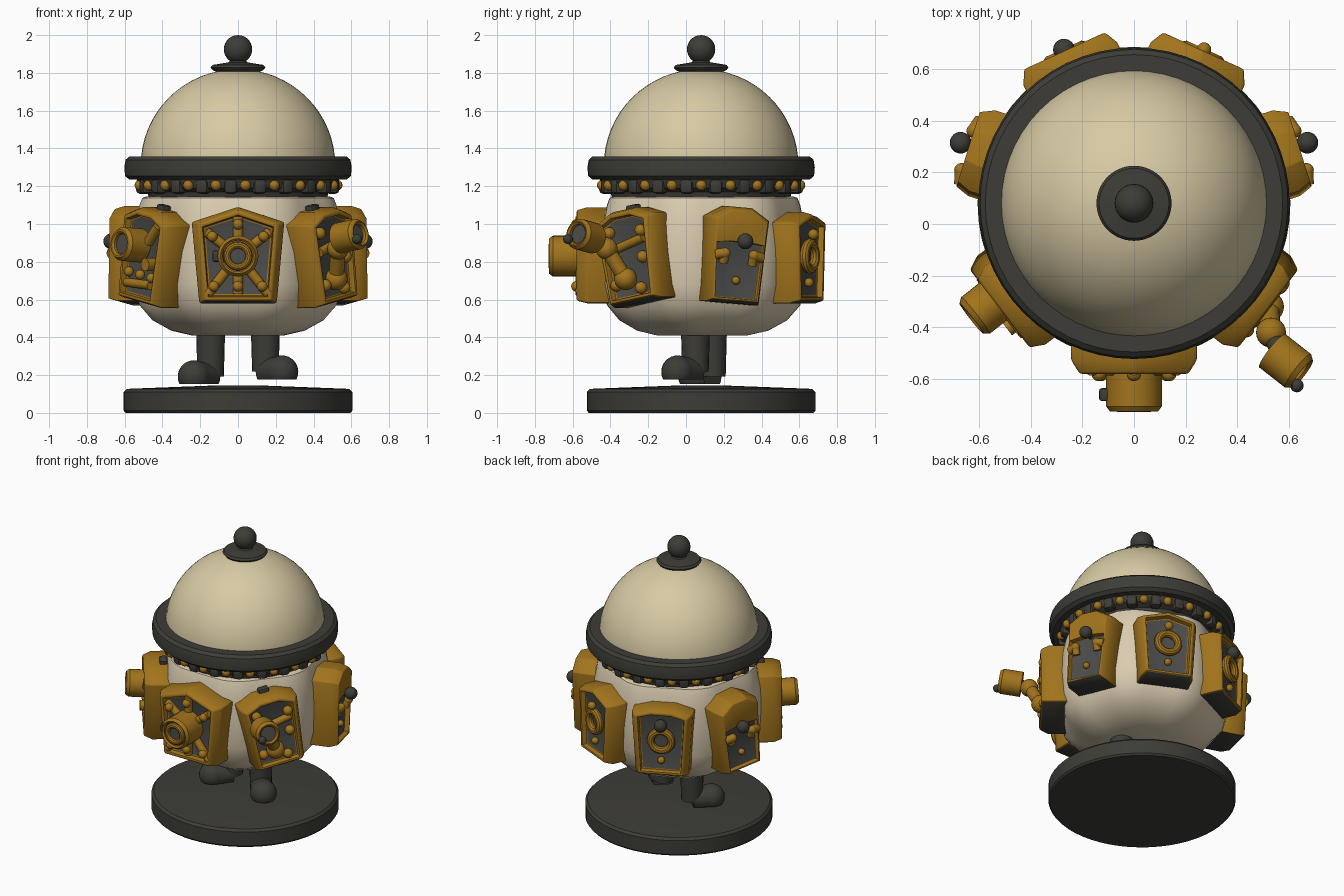
import bpy, bmesh, math
from math import sin, cos, pi, radians
from mathutils import Matrix, Vector

cube = bpy.data.objects.get("Cube")
if cube:
    bpy.data.objects.remove(cube, do_unlink=True)


def material(name, rgb):
    m = bpy.data.materials.new(name)
    m.use_nodes = True
    m.diffuse_color = (*rgb, 1)
    m.node_tree.nodes["Principled BSDF"].inputs["Base Color"].default_value = (*rgb, 1)
    return m


CREAM = material("cream dome", (0.68, 0.59, 0.37))
PALE = material("pale shell", (0.70, 0.60, 0.43))
AMBER = material("amber metal", (0.36, 0.175, 0.012))
DARK = material("dark rubber", (0.047, 0.046, 0.038))
GREY = material("grey recess", (0.073, 0.073, 0.07))

AXIS = Matrix.Translation((0, 0.08, 0))
STEP = 2 * pi / 7
parts = []


def finish(name, bm, mats, matrix=Matrix(), bevel=0):
    if bevel:
        edges = [e for e in bm.edges if e.calc_face_angle(0) > 0.5]
        bmesh.ops.bevel(bm, geom=edges, offset=bevel, segments=2, profile=0.5,
                        affect='EDGES', clamp_overlap=True)
    bmesh.ops.recalc_face_normals(bm, faces=bm.faces)
    mesh = bpy.data.meshes.new(name)
    bm.to_mesh(mesh)
    bm.free()
    for m in mats:
        mesh.materials.append(m)
    obj = bpy.data.objects.new(name, mesh)
    obj.matrix_world = matrix
    bpy.context.collection.objects.link(obj)
    parts.append(obj)


def lathe(name, profile, mat, matrix=AXIS, steps=56, flat=0):
    """Spin (radius, height) points; flat trims seven facets into the round."""
    bm = bmesh.new()
    rings = []
    for r, z in profile:
        ring = []
        for i in range(steps):
            a = 2 * pi * i / steps
            d = (a + pi / 2 + STEP / 2) % STEP - STEP / 2
            k = min(1, flat / cos(d)) if flat else 1
            ring.append(bm.verts.new((r * k * cos(a), r * k * sin(a), z)))
        rings.append(ring)
    for lo, hi in zip(rings, rings[1:]):
        for i in range(steps):
            j = (i + 1) % steps
            bm.faces.new((lo[i], lo[j], hi[j], hi[i]))
    bmesh.ops.remove_doubles(bm, verts=bm.verts, dist=1e-5)
    for end in (rings[0], rings[-1]):
        if all(v.is_valid for v in end):
            bm.faces.new(end)
    finish(name, bm, [mat], matrix)


def along(p, q):
    """Frame at p whose z axis points to q."""
    p, q = Vector(p), Vector(q)
    return Matrix.Translation(p) @ (q - p).to_track_quat('Z', 'Y').to_matrix().to_4x4(), (q - p).length


def rod(name, p, q, r, mat, matrix=Matrix(), r2=None):
    m, n = along(p, q)
    lathe(name, [(r, 0), (r2 or r, n)], mat, matrix @ m, 20)


def tube(name, p, q, r, bore, mat, matrix):
    """Open barrel with a rounded lip and a recessed bore."""
    m, n = along(p, q)
    lathe(name, [(r, 0), (r, n - .02), (r - .015, n), (bore + .01, n),
                 (bore, n - .01), (bore, n - .06)], mat, matrix @ m, 28)


def ball(name, c, r, mat, matrix=Matrix()):
    bm = bmesh.new()
    bmesh.ops.create_uvsphere(bm, u_segments=24, v_segments=14, radius=r)
    finish(name, bm, [mat], matrix @ Matrix.Translation(c))


def ring(name, c, r, t, mat, matrix):
    """Torus facing out of a panel."""
    prof = [(r + t * cos(a * pi / 5), t * sin(a * pi / 5)) for a in range(11)]
    lathe(name, prof, mat, matrix @ Matrix.Translation(c) @ Matrix.Rotation(pi / 2, 4, 'X'), 28)


def block(name, c, size, mat, matrix=Matrix(), bevel=0.01):
    bm = bmesh.new()
    bmesh.ops.create_cube(bm, size=1, matrix=Matrix.Diagonal((*size, 1)))
    finish(name, bm, [mat], matrix @ Matrix.Translation(c), bevel)


def panel(name, matrix, outline, rim=0.03, visor=None):
    """Chamfered housing with a recessed grey face; visor lowers the recess top."""
    bm = bmesh.new()

    def push(face, offset, keep=False):
        geom = bmesh.ops.extrude_face_region(bm, geom=[face])["geom"]
        if not keep:
            bmesh.ops.delete(bm, geom=[face], context='FACES_ONLY')
        new = next(g for g in geom if isinstance(g, bmesh.types.BMFace))
        for v in new.verts:
            v.co.y += offset
        return new

    back = bm.faces.new([bm.verts.new((x, 0.18, z)) for x, z in outline])
    face = push(push(back, -.125, True), -.055)
    for v in face.verts:
        v.co.x *= .86
        v.co.z *= .94
    bmesh.ops.recalc_face_normals(bm, faces=bm.faces)
    for f in bm.faces:
        if f.normal.z < -.9:
            f.material_index = 2
    bmesh.ops.inset_region(bm, faces=[face], thickness=rim)
    if visor is not None:
        top = max(v.co.z for v in face.verts)
        for v in face.verts:
            if v.co.z > visor:
                v.co.z = visor + 0.2 * (v.co.z - top)
    push(face, .035).material_index = 1
    finish(name, bm, [AMBER, GREY, DARK], matrix, 0.016)


def mount(angle, roll=0, radius=0.66):
    """Panel frame: x sideways, -y outward, z up."""
    return (AXIS @ Matrix.Rotation(radians(angle + 90), 4, 'Z')
            @ Matrix.Translation((0, -radius, 0.83)) @ Matrix.Rotation(radians(roll), 4, 'Y'))


def shape(w, b, peak, shoulder):
    return [(-b, -.25), (b, -.25), (w, shoulder), (w * .4, peak), (-w * .4, peak), (-w, shoulder)]


def pointed(w, b, peak):
    return [(-b, -.25), (b, -.25), (w, .18), (0, peak), (-w, .18)]


# Stand, shell, collar, dome and finial
lathe("base", [(.595, 0), (.605, .012), (.605, .11), (.59, .126), (.57, .128), (.1, .146), (0, .146)], DARK)
lathe("body", [(0, .41), (.245, .41), (.355, .435), (.455, .49), (.525, .57), (.552, .68), (.555, .85),
               (.545, 1.0), (.525, 1.1), (.51, 1.138), (.49, 1.145), (0, 1.145)], PALE, flat=.95)
lathe("collar", [(.47, 1.13), (.48, 1.17), (.52, 1.19), (.54, 1.25)], DARK)
lathe("rim", [(.5, 1.235), (.575, 1.235), (.598, 1.255), (.602, 1.3), (.595, 1.34), (.575, 1.358), (.49, 1.358)], DARK)
lathe("dome", [(.515 * cos(a * pi / 32), 1.31 + .51 * sin(a * pi / 32)) for a in range(17)], CREAM)
lathe("finial_disc", [(.08, 1.79), (.135, 1.815), (.145, 1.828), (.135, 1.842), (.05, 1.856), (.03, 1.88)], DARK)
ball("finial_ball", (0, .08, 1.925), .075, DARK)
for i in range(21):
    m = AXIS @ Matrix.Rotation(2 * pi * i / 21, 4, 'Z')
    ball("collar_stud", (.525, 0, 1.205), .028, AMBER, m)
    block("collar_fin", (.505, 0, 1.2), (.07, .07, .08), DARK, m @ Matrix.Rotation(pi / 21, 4, 'Z'), .02)

# Legs and feet, one foot lifted
for side, y, floor in ((1, .05, .178), (-1, .14, .152)):
    heel = Vector((side * .145, y, floor + .04))
    toe = heel + Vector((side * .088, -.095, 0))
    rod("leg", heel, (side * .145, y, .45), .07, DARK, r2=.077)
    bm = bmesh.new()
    bmesh.ops.create_uvsphere(bm, u_segments=24, v_segments=16, radius=.086, matrix=Matrix.Translation(toe))
    m, n = along(heel, toe)
    bmesh.ops.create_cone(bm, cap_ends=True, segments=24, radius1=.07, radius2=.085, depth=n,
                          matrix=m @ Matrix.Translation((0, 0, n / 2)))
    bmesh.ops.bisect_plane(bm, geom=bm.verts[:] + bm.edges[:] + bm.faces[:], plane_co=(0, 0, floor),
                           plane_no=(0, 0, -1), clear_outer=True)
    bmesh.ops.holes_fill(bm, edges=[e for e in bm.edges if e.is_boundary])
    finish("foot", bm, [DARK])

# Front panel: spoked hub with a barrel
m = mount(-90)
panel("front_panel", m, pointed(.245, .205, .26))
for x, z in ((-.16, -.2), (.16, -.2), (.17, .13), (0, .21), (-.17, .13), (0, -.2)):
    rod("front_spoke", (0, .02, 0), (x, .02, z), .026, AMBER, m)
    ball("spoke_stud", (x * .8, .0, z * .8), .028, AMBER, m)
tube("front_barrel", (0, .03, 0), (0, -.145, 0), .108, .082, AMBER, m)
ring("front_lens_ring", (0, -.13, 0), .058, .018, AMBER, m)
rod("front_lens", (0, 0, 0), (0, -.125, 0), .079, GREY, m)
block("front_catch", (-.09, -.08, 0), (.09, .05, .06), DARK, m)

# Angled panel with a barrel
m = mount(-142.5, 10)
panel("barrel_panel", m, shape(.195, .168, .25, .2), .026)
tube("side_barrel", (-.04, .03, .05), (-.04, -.11, .06), .09, .055, AMBER, m)
rod("side_lens", (-.04, .02, .05), (-.04, -.085, .06), .058, GREY, m)
rod("side_nozzle", (.09, .03, -.03), (.09, -.025, -.03), .035, AMBER, m)
rod("side_pipe", (-.11, .02, -.16), (.1, .02, -.14), .024, AMBER, m)
rod("side_strut", (.04, .02, .08), (.11, .02, .18), .026, AMBER, m)
for x in (-.1, 0, .1):
    ball("side_rivet", (x, .02, -.1), .026, AMBER, m)
block("barrel_clip", (.0, .13, .25), (.07, .05, .05), DARK, m)

# Angled panel with a jointed arm
m = mount(-37.5, -10)
panel("arm_panel", m, shape(.195, .168, .25, .2), .026)
for x, z in ((-.1, .14), (.11, .12), (.1, -.02), (-.1, -.14), (.06, -.18)):
    ball("arm_rivet", (x, .02, z), .032, AMBER, m)
rod("arm_rail", (-.12, .02, .04), (.12, .02, .08), .024, AMBER, m)
shoulder, elbow, wrist, grip = (.52, -.32, .71), (.53, -.42, .87), (.57, -.51, .93), (.65, -.58, .95)
rod("upper_arm", shoulder, elbow, .04, AMBER)
rod("forearm", elbow, wrist, .036, DARK)
for joint, r in ((shoulder, .06), (elbow, .058), (wrist, .05)):
    ball("arm_joint", joint, r, AMBER)
tube("arm_cup", (.535, -.49, .925), grip, .082, .052, AMBER, Matrix())
rod("cup_core", wrist, (.63, -.56, .945), .055, GREY)
ball("cup_knob", (.63, -.625, .92), .026, DARK)
block("arm_clip", (.0, .13, .25), (.07, .05, .05), DARK, m)

# Side panels: visor, dark knob and brackets
for angle, s in ((17.5, 1), (162.5, -1)):
    m = mount(angle, 5 * s, .675)
    panel("visor_panel", m, shape(.165, .145, .26, .2), .015, .075)
    rod("visor_stem", (s * .015, .03, .08), (s * .015, -.02, .08), .02, DARK, m)
    ball("visor_knob", (s * .015, -.035, .08), .042, DARK, m)
    for x in (-1, 1):
        rod("bracket_arm", (x * .13, .015, .0), (x * .08, .0, .01), .027, AMBER, m)
        rod("bracket_drop", (x * .08, .0, .01), (x * .08, .02, -.04), .024, AMBER, m)
        ball("bracket_corner", (x * .08, .0, .01), .028, AMBER, m)
    ball("visor_rivet", (0, .025, -.13), .022, AMBER, m)

# Back panels: porthole ring with studs
for name, angle, outline, knob, r in (("pointed_back_panel", 65.5, pointed(.2, .172, .235), AMBER, .028),
                                      ("round_back_panel", 114.5, shape(.2, .172, .22, .185), DARK, .042)):
    m = mount(angle, 0, .648)
    panel(name, m, outline, .026)
    ring("porthole_ring", (0, .015, 0), .068, .025, AMBER, m)
    ball("porthole_knob", (0, -.005, .115), r, knob, m)
    ball("porthole_stud", (0, .02, -.14), .024, AMBER, m)

# Smooth rounds, keep hard edges
bpy.ops.object.select_all(action='DESELECT')
for obj in parts:
    obj.select_set(True)
bpy.context.view_layer.objects.active = parts[0]
bpy.ops.object.shade_smooth_by_angle(angle=radians(35))
